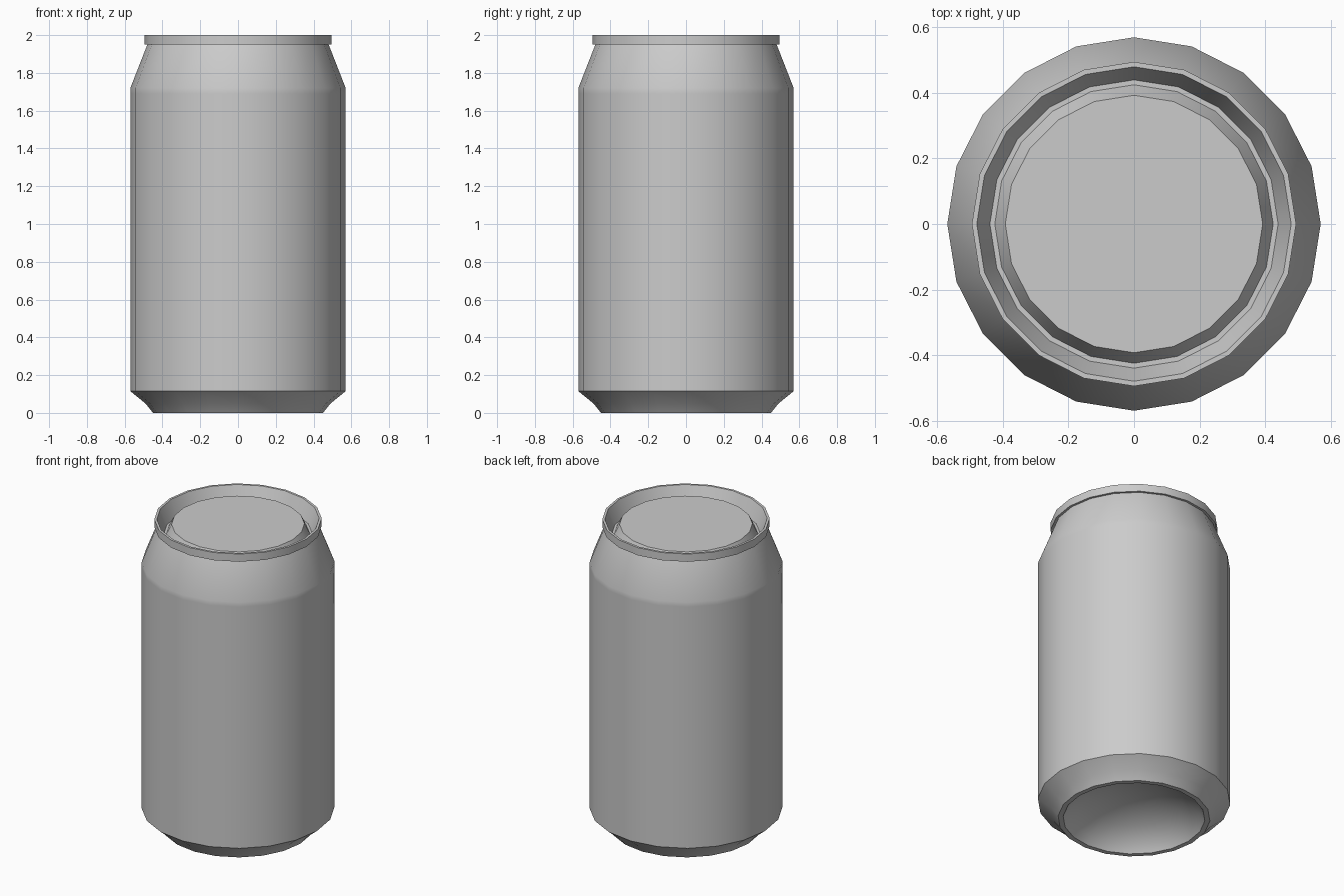
import bpy, bmesh, math

SIDES = 20

old = bpy.data.objects.get("Cube")
if old:
    bpy.data.objects.remove(old, do_unlink=True)

metal = bpy.data.materials.new("grey aluminium")
metal.use_nodes = True
metal.diffuse_color = (0.6, 0.6, 0.6, 1)
metal.node_tree.nodes["Principled BSDF"].inputs["Base Color"].default_value = (0.6, 0.6, 0.6, 1)


def revolve(name, profile):
    """Turn (radius, height) points around z; run the profile with the outside on its right."""
    bm = bmesh.new()
    rings = []
    for r, z in profile:
        if r == 0:
            rings.append([bm.verts.new((0, 0, z))] * SIDES)
        else:
            rings.append([bm.verts.new((r * math.cos(a), r * math.sin(a), z))
                          for a in (2 * math.pi * i / SIDES for i in range(SIDES))])
    for low, high in zip(rings, rings[1:]):
        for i in range(SIDES):
            j = (i + 1) % SIDES
            corners = [low[i], low[j], high[j], high[i]]
            bm.faces.new(list(dict.fromkeys(corners)))  # triangles at a pole
    mesh = bpy.data.meshes.new(name)
    bm.to_mesh(mesh)
    bm.free()
    mesh.materials.append(metal)
    obj = bpy.data.objects.new(name, mesh)
    bpy.context.collection.objects.link(obj)
    bpy.ops.object.select_all(action='DESELECT')
    obj.select_set(True)
    bpy.context.view_layer.objects.active = obj
    bpy.ops.object.shade_smooth_by_angle(angle=math.radians(30))
    return obj


# Domed underside with its standing ring
revolve("domed_base", [(0, 0.18), (0.15, 0.165), (0.29, 0.115), (0.39, 0.045),
                       (0.42, 0), (0.45, 0)])

# Tapered foot, straight wall and shoulder
revolve("can_wall", [(0.45, 0), (0.49, 0.05), (0.57, 0.115), (0.57, 1.69),
                     (0.57, 1.72), (0.48, 1.95)])

# Rolled rim, sunken channel and raised flat lid
revolve("rim_and_lid", [(0.48, 1.95), (0.495, 1.95), (0.495, 2.0), (0.48, 2.0),
                        (0.44, 1.90), (0.425, 1.90), (0.393, 1.967), (0, 1.967)])
